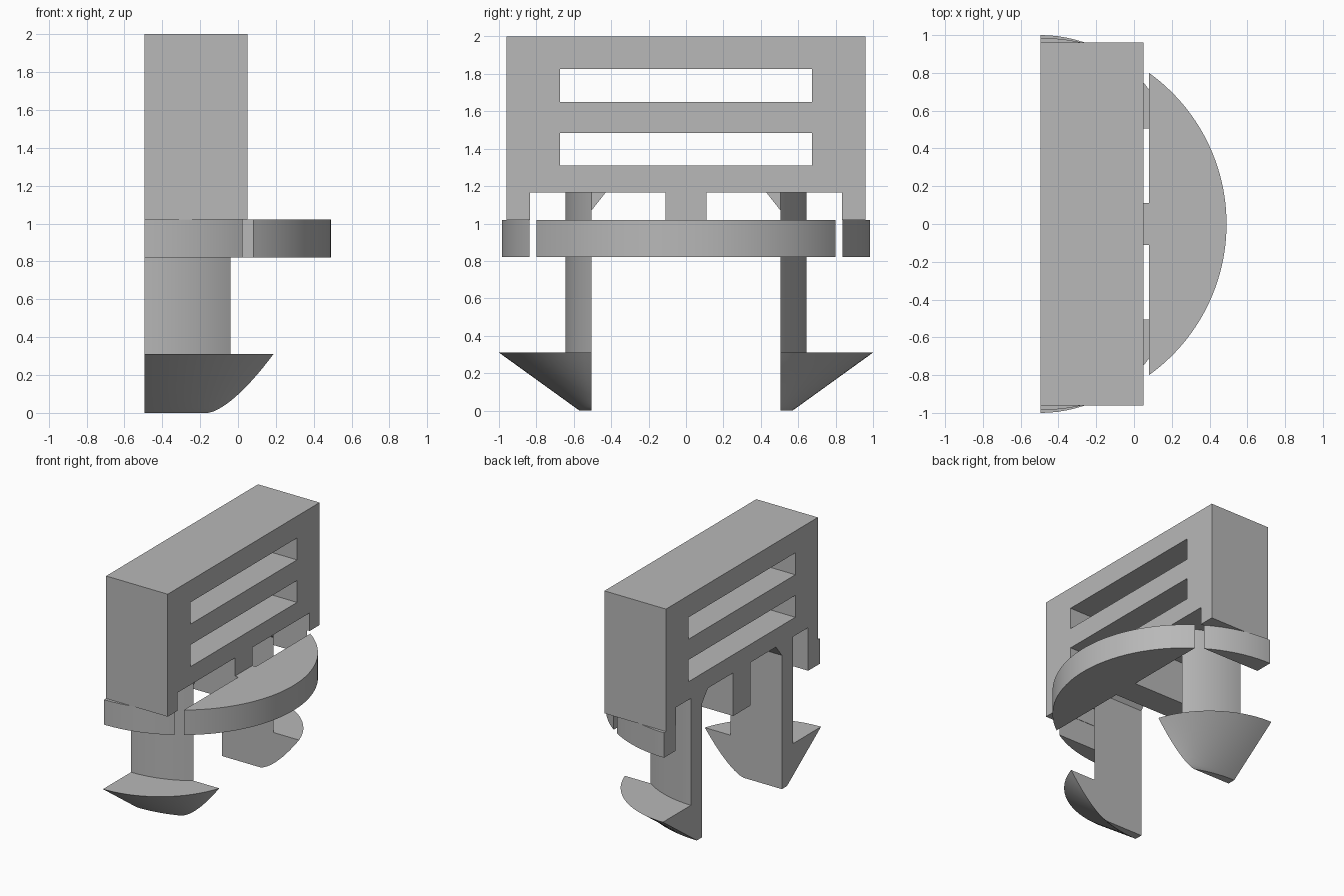
import bpy, bmesh, math

cube = bpy.data.objects.get("Cube")
if cube:
    bpy.data.objects.remove(cube, do_unlink=True)

BACK, FRONT, INNER = -0.495, 0.05, 0.505
FLANGE_R, FLANGE_LOW, FLANGE_TOP, BODY_LOW = 0.985, 0.82, 1.02, 1.165

plastic = bpy.data.materials.new("grey plastic")
plastic.use_nodes = True
plastic.diffuse_color = (0.48, 0.48, 0.48, 1)
plastic.node_tree.nodes["Principled BSDF"].inputs["Base Color"].default_value = (0.48, 0.48, 0.48, 1)


def loft(name, rings, mirror=False, smooth=False):
    """Skin a stack of equal-length rings and cap both ends."""
    bm = bmesh.new()
    loops = [[bm.verts.new(p) for p in ring] for ring in rings]
    count = len(loops[0])
    for low, high in zip(loops, loops[1:]):
        for i in range(count):
            j = (i + 1) % count
            bm.faces.new((low[i], low[j], high[j], high[i]))
    bm.faces.new(loops[0][::-1])
    bm.faces.new(loops[-1])
    bmesh.ops.recalc_face_normals(bm, faces=bm.faces)
    mesh = bpy.data.meshes.new(name)
    bm.to_mesh(mesh)
    bm.free()
    mesh.materials.append(plastic)
    obj = bpy.data.objects.new(name, mesh)
    bpy.context.collection.objects.link(obj)
    if mirror:
        mod = obj.modifiers.new("mirror", 'MIRROR')
        mod.use_axis = (False, True, False)
        mod.use_mirror_merge = False
    if smooth:
        bpy.ops.object.select_all(action='DESELECT')
        obj.select_set(True)
        bpy.context.view_layer.objects.active = obj
        bpy.ops.object.shade_smooth_by_angle(angle=math.radians(30))
    return obj


def along_x(name, profile, x0, x1, **kw):
    return loft(name, [[(x, y, z) for y, z in profile] for x in (x0, x1)], **kw)


def along_z(name, profile, z0, z1, **kw):
    return loft(name, [[(x, y, z) for x, y in profile] for z in (z0, z1)], **kw)


def rect(a0, a1, b0, b1):
    return [(a0, b0), (a1, b0), (a1, b1), (a0, b1)]


def arc(cx, cy, radius, start, end, steps):
    return [(cx + radius * math.cos(start + (end - start) * i / steps),
             cy + radius * math.sin(start + (end - start) * i / steps)) for i in range(steps + 1)]


def bowed_section(top_y, width, steps=20):
    """Flat inner and back sides, with an arc bulging outwards."""
    rise = top_y - INNER
    radius = (width ** 2 + rise ** 2) / (2 * rise)
    end = math.asin(min(1, width / radius))
    if rise > width:
        end = math.pi - end
    return arc(BACK, top_y - radius, radius, math.pi / 2, math.pi / 2 - end, steps) + [(BACK, INNER)]


# Slotted body with two end legs and a middle post
half = [(0.11, FLANGE_LOW), (0.11, BODY_LOW), (0.835, BODY_LOW), (0.835, FLANGE_TOP),
        (0.96, FLANGE_TOP), (0.96, 2)]
body = along_x("slotted_body", half + [(-y, z) for y, z in reversed(half)], BACK, FRONT)
for low, high in ((1.31, 1.485), (1.65, 1.825)):
    cutter = along_x("slot_cutter", rect(-0.675, 0.675, low, high), -1, 1)
    cutter.hide_render = True
    cutter.hide_set(True)
    cut = body.modifiers.new("slot", 'BOOLEAN')
    cut.operation = 'DIFFERENCE'
    cut.solver = 'EXACT'
    cut.object = cutter

# Bake the slots in, then drop the cutters
depsgraph = bpy.context.evaluated_depsgraph_get()
baked = bpy.data.meshes.new_from_object(body.evaluated_get(depsgraph))
body.modifiers.clear()
body.data = baked
for obj in [o for o in bpy.data.objects if o.name.startswith("slot_cutter")]:
    bpy.data.objects.remove(obj, do_unlink=True)

# Front flange, a segment of a disc, and its bridge to the post
edge = 0.08
spread = math.acos((edge - BACK) / FLANGE_R)
along_z("front_flange", arc(BACK, 0, FLANGE_R, -spread, spread, 48), FLANGE_LOW, FLANGE_TOP, smooth=True)
along_z("flange_bridge", rect(FRONT, edge, -0.11, 0.11), FLANGE_LOW, FLANGE_TOP)

# End flanges below the legs
chord = 0.838
ends = arc(BACK, 0, FLANGE_R, math.asin(chord / FLANGE_R), math.pi / 2, 20) + [(BACK, chord)]
along_z("end_flange", ends, FLANGE_LOW, FLANGE_TOP, mirror=True, smooth=True)

# Clip stems and the small braces under the body
along_z("clip_stem", bowed_section(0.645, 0.455), 0.3, BODY_LOW, mirror=True, smooth=True)
along_x("stem_brace", [(INNER, 1.07), (INNER, BODY_LOW), (0.43, BODY_LOW)], BACK, -0.04, mirror=True)

# Barbed clip heads, tapering downwards
rings = []
for i in range(13):
    t = (i / 12) ** 1.5
    rings.append([(x, y, 0.31 * t)
                  for x, y in bowed_section(0.57 + 0.43 * t, 0.337 + 0.345 * t ** 0.67)])
loft("clip_head", rings, mirror=True, smooth=True)
